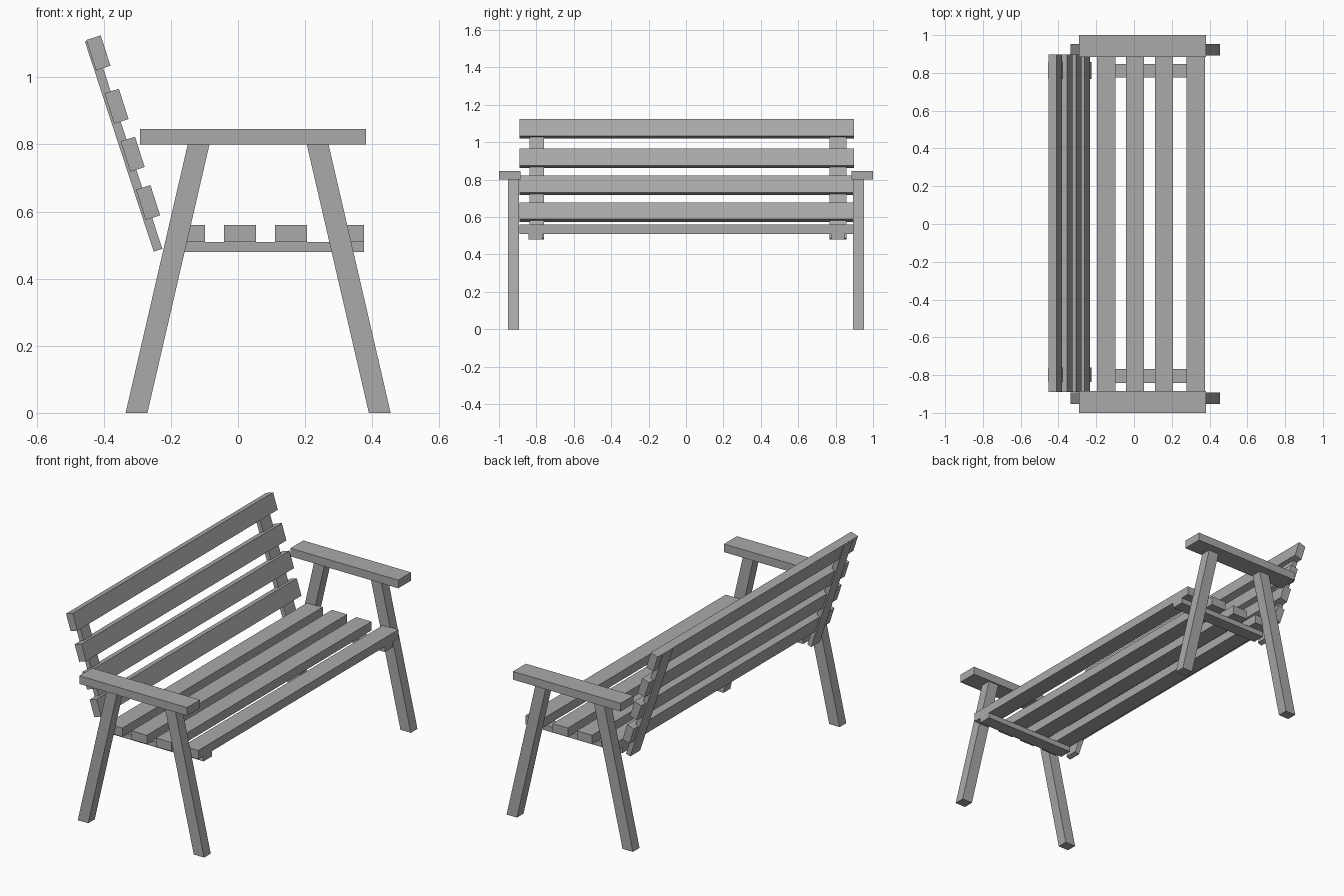
import bpy
from math import atan2
from mathutils import Vector

cube = bpy.data.objects.get("Cube")
if cube:
    bpy.data.objects.remove(cube, do_unlink=True)

GREY = (0.4, 0.4, 0.4, 1)
mat = bpy.data.materials.new("grey_wood")
mat.use_nodes = True
mat.diffuse_color = GREY
mat.node_tree.nodes["Principled BSDF"].inputs["Base Color"].default_value = GREY


def prism(name, outline, y0, y1):
    """Extrude an (x, z) outline from y0 to y1."""
    n = len(outline)
    verts = [(x, y, z) for y in (y0, y1) for x, z in outline]
    faces = [tuple(range(n)), tuple(reversed(range(n, 2 * n)))]
    faces += [(i, i + n, (i + 1) % n + n, (i + 1) % n) for i in range(n)]
    mesh = bpy.data.meshes.new(name)
    mesh.from_pydata(verts, [], faces)
    mesh.materials.append(mat)
    obj = bpy.data.objects.new(name, mesh)
    bpy.context.collection.objects.link(obj)


def board(name, x0, x1, z0, z1, y0, y1):
    prism(name, [(x0, z0), (x1, z0), (x1, z1), (x0, z1)], y0, y1)


def tilted(name, center, along, length, thick, y0, y1):
    """Board whose long section side follows the direction along."""
    c, u = Vector(center), along.normalized()
    v = Vector((u.y, -u.x))
    corners = [c + u * a * length / 2 + v * b * thick / 2
               for a, b in ((-1, -1), (-1, 1), (1, 1), (1, -1))]
    prism(name, [tuple(p) for p in corners], y0, y1)


SLAT_Y = (-0.89, 0.898)

# Side frames: splayed legs and armrest
for side, s in (("left", 1), ("right", -1)):
    ys = sorted((s * 0.893, s * 0.952))
    for name, foot, top in (("back_leg", -0.335, -0.15), ("front_leg", 0.39, 0.205)):
        w = 0.065
        prism(f"{name}_{side}", [(foot, 0), (foot + w, 0), (top + w, 0.8), (top, 0.8)], *ys)
    board(f"armrest_{side}", -0.292, 0.382, 0.8, 0.846, *sorted((s * 0.885, s)))

# Seat rails and slats
for side, ys in (("left", (0.775, 0.847)), ("right", (-0.842, -0.768))):
    board(f"seat_rail_{side}", -0.195, 0.375, 0.48, 0.51, *ys)
for i, x in enumerate((-0.195, -0.042, 0.11, 0.279)):
    board(f"seat_slat_{i + 1}", x, x + 0.096, 0.51, 0.56, *SLAT_Y)

# Leaning backrest posts and slats
lean = Vector((-0.205, 0.626))
for side, ys in (("left", (0.768, 0.857)), ("right", (-0.836, -0.76))):
    tilted(f"back_post_{side}", (-0.341, 0.798), lean, 0.659, 0.027, *ys)
for i, c in enumerate(((-0.268, 0.627), (-0.314, 0.771), (-0.362, 0.914), (-0.416, 1.073))):
    tilted(f"back_slat_{i + 1}", c, Vector((-0.03, 0.094)), 0.095, 0.045, *SLAT_Y)
